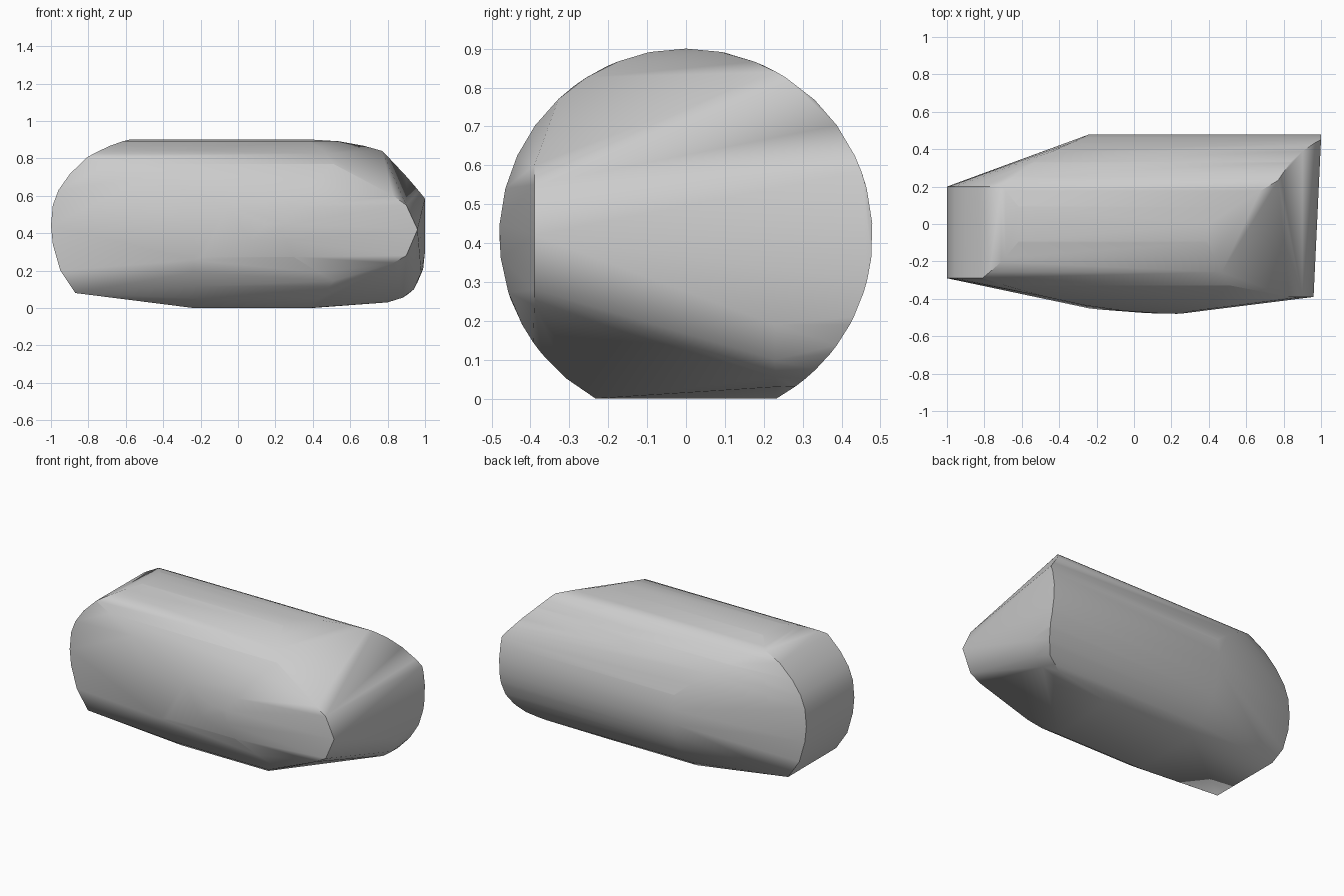
import bpy, bmesh
from math import sin, cos, radians

cube = bpy.data.objects.get("Cube")
if cube:
    bpy.data.objects.remove(cube, do_unlink=True)

RADIUS, AXIS_Z = 0.48, 0.42

# Where the round body ends on each side: (degrees from the top towards the back, x)
LEFT_TRIM = [(-151, -.24), (-110, -.24), (-90, .23), (-37, -.81), (-25, -.71), (-12, -.62),
             (0, -.58), (12, -.62), (25, -.71), (44, -.53), (75, -.24), (151, -.24)]
RIGHT_TRIM = [(-151, .38), (-125, .51), (-108, .3), (-90, .23), (-43, .51), (-12, .39),
              (0, .4), (29, .77), (44, .84), (70, 1), (104, 1), (116, .99),
              (126, .96), (136, .91), (144, .8), (151, .4)]

# Rounded end profiles: (x, z)
LEFT_CAP = [(-.87, .08), (-.95, .2), (-.99, .34), (-1, .44), (-.99, .55),
            (-.96, .63), (-.9, .715), (-.81, .8)]
RIGHT_NOSE = [(.83, .24), (.9, .28), (.96, .42), (.9, .55), (.83, .6)]
RIGHT_HEEL = [(.8, .03), (.88, .055), (.94, .1), (.98, .19)]


def trim_at(keys, angle):
    for (a, xa), (b, xb) in zip(keys, keys[1:]):
        if a <= angle <= b:
            return xa + (xb - xa) * (angle - a) / (b - a)


def body_points(keys):
    angles = {a for a, _ in keys} | {-151 + 302 * i / 28 for i in range(29)}
    return [(trim_at(keys, a), RADIUS * sin(radians(a)),
             max(0, AXIS_Z + RADIUS * cos(radians(a)))) for a in sorted(angles)]


def profile_points(profile, y):
    return [(x, y, z) for x, z in profile]


points = body_points(LEFT_TRIM) + body_points(RIGHT_TRIM)
points += profile_points(LEFT_CAP, -.29)
points += profile_points(LEFT_CAP + [(-.71, .855)], .2)
points += profile_points(RIGHT_NOSE, -.39) + profile_points(RIGHT_HEEL, .23)

# Stone body: a hull stretched over the trimmed cylinder and the end profiles
bm = bmesh.new()
for p in points:
    bm.verts.new(p)
result = bmesh.ops.convex_hull(bm, input=bm.verts[:])
spare = {g for g in result["geom_interior"] + result["geom_unused"]
         if isinstance(g, bmesh.types.BMVert)}
bmesh.ops.delete(bm, geom=list(spare), context='VERTS')
bmesh.ops.dissolve_limit(bm, angle_limit=radians(1), verts=bm.verts[:], edges=bm.edges[:])
bmesh.ops.recalc_face_normals(bm, faces=bm.faces[:])
mesh = bpy.data.meshes.new("stone_body")
bm.to_mesh(mesh)
bm.free()

body = bpy.data.objects.new("stone_body", mesh)
bpy.context.collection.objects.link(body)

grey = bpy.data.materials.new("light_grey")
grey.use_nodes = True
colour = (.6, .6, .6, 1)
grey.diffuse_color = colour
grey.node_tree.nodes["Principled BSDF"].inputs["Base Color"].default_value = colour
mesh.materials.append(grey)

bpy.context.view_layer.objects.active = body
body.select_set(True)
bpy.ops.object.shade_smooth_by_angle(angle=radians(35))
